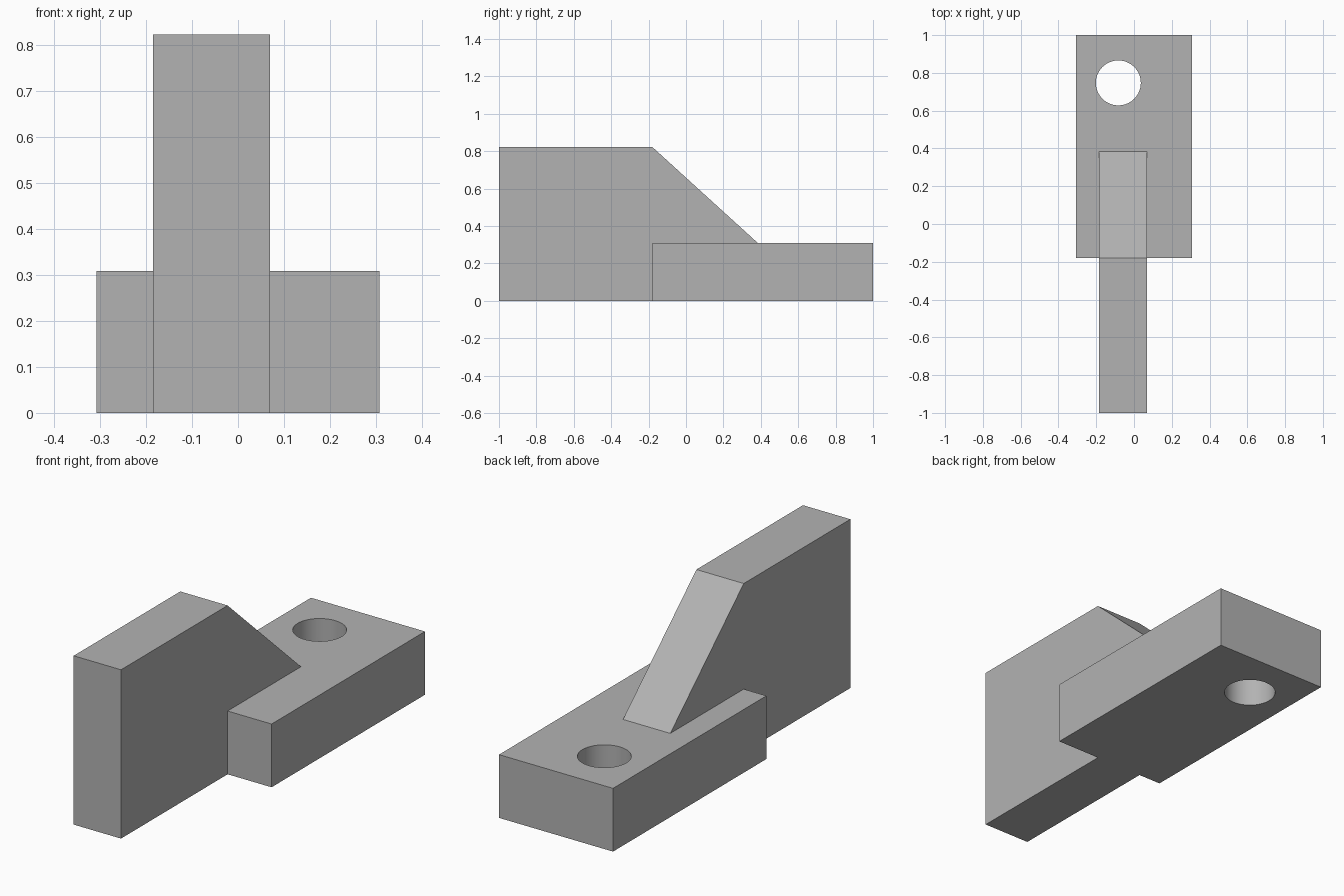
import bpy, bmesh, math

old = bpy.data.objects.get("Cube")
if old:
    bpy.data.objects.remove(old, do_unlink=True)

# Single grey finish
grey = bpy.data.materials.new("plain grey")
grey.use_nodes = True
colour = (0.45, 0.45, 0.45, 1)
grey.diffuse_color = colour
grey.node_tree.nodes["Principled BSDF"].inputs["Base Color"].default_value = colour


def extruded(name, outline, offset):
    """Solid made by sweeping a flat outline along an offset."""
    bm = bmesh.new()
    face = bm.faces.new([bm.verts.new(p) for p in outline])
    swept = bmesh.ops.extrude_face_region(bm, geom=[face])["geom"]
    verts = [v for v in swept if isinstance(v, bmesh.types.BMVert)]
    bmesh.ops.translate(bm, verts=verts, vec=offset)
    bmesh.ops.recalc_face_normals(bm, faces=bm.faces)
    mesh = bpy.data.meshes.new(name)
    bm.to_mesh(mesh)
    bm.free()
    mesh.materials.append(grey)
    obj = bpy.data.objects.new(name, mesh)
    bpy.context.collection.objects.link(obj)
    return obj


def combine(target, other, operation):
    """Apply a boolean and discard the helper solid."""
    mod = target.modifiers.new(operation.lower(), "BOOLEAN")
    mod.operation, mod.solver, mod.object = operation, "EXACT", other
    bpy.context.view_layer.objects.active = target
    bpy.ops.object.modifier_apply(modifier=mod.name)
    bpy.data.objects.remove(other, do_unlink=True)


base_top, step_y, half_width = 0.308, -0.18, 0.307
fin_left, fin_right, fin_top, slope_end = -0.185, 0.07, 0.822, 0.385

# Flat mounting base
bracket = extruded("bracket", [(-half_width, step_y, 0), (half_width, step_y, 0),
                               (half_width, 1, 0), (-half_width, 1, 0)], (0, 0, base_top))

# Upright fin with a sloped back edge running down to the base
profile = [(-1, 0), (slope_end, 0), (slope_end, base_top), (step_y, fin_top), (-1, fin_top)]
fin = extruded("fin", [(fin_left, y, z) for y, z in profile], (fin_right - fin_left, 0, 0))
combine(bracket, fin, "UNION")

# Round bolt hole through the base
sides, radius = 64, 0.119
angles = [math.tau * i / sides for i in range(sides)]
cutter = extruded("hole_cutter", [(-0.083 + radius * math.cos(a), 0.747 + radius * math.sin(a), -0.1)
                                  for a in angles], (0, 0, 0.6))
combine(bracket, cutter, "DIFFERENCE")

# Smooth hole wall, crisp edges elsewhere
bpy.ops.object.select_all(action="DESELECT")
bracket.select_set(True)
bpy.context.view_layer.objects.active = bracket
bpy.ops.object.shade_smooth_by_angle(angle=math.radians(30))
